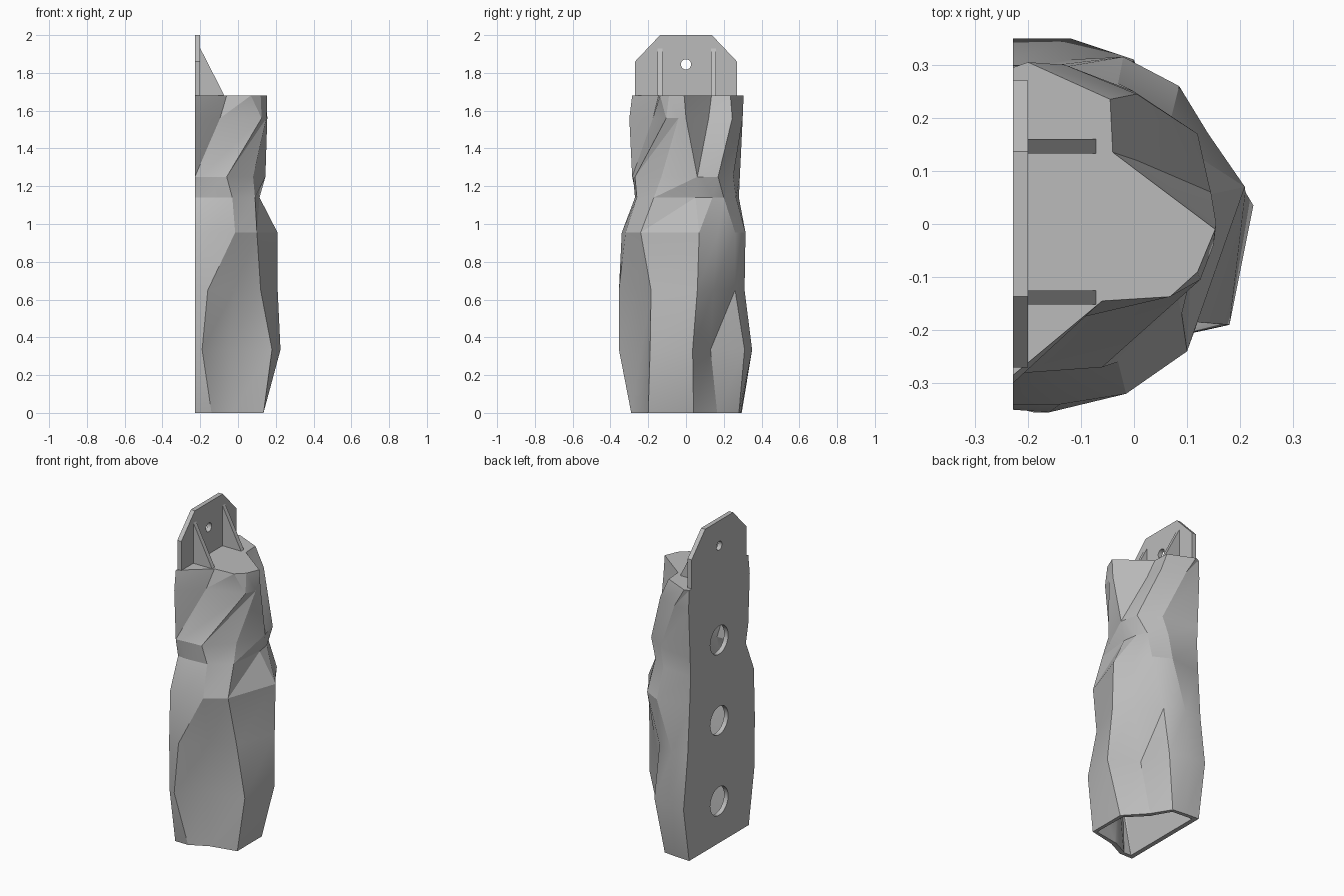
import bpy, bmesh
from math import radians, pi
from mathutils import Matrix, Vector

old = bpy.data.objects.get("Cube")
if old:
    bpy.data.objects.remove(old, do_unlink=True)

grey = bpy.data.materials.new("light_grey")
grey.use_nodes = True
colour = (0.5, 0.5, 0.5, 1)
grey.diffuse_color = colour
grey.node_tree.nodes["Principled BSDF"].inputs["Base Color"].default_value = colour

BACK, WALL, TOP = -0.228, 0.028, 1.68

# Half sections of the twisted column: height, y of the two back edges,
# then the ridge and valley corners in order around the front
SECTIONS = [
    (0, -.29, .295, [(-.14, -.29), (-.03, -.235), (.135, -.2), (.135, .04),
                     (.02, .165), (-.05, .28), (-.14, .29)]),
    (.335, -.345, .35, [(-.19, -.355), (-.05, -.235), (.18, -.19), (.225, .035),
                        (.06, .13), (0, .31), (-.12, .35)]),
    (.65, -.35, .31, [(-.16, -.355), (-.02, -.26), (.12, -.185), (.21, .06),
                      (.12, .145), (0, .26), (-.12, .31)]),
    (.955, -.34, .29, [(-.14, -.34), (-.015, -.32), (.1, -.24), (.209, .07),
                       (.14, .17), (.085, .26), (-.02, .315)]),
    (1.14, -.262, .28, [(-.17, -.27), (-.03, -.26), (.09, -.17), (.114, .05),
                        (.1, .14), (.07, .2), (-.03, .265)]),
    (1.25, -.285, .285, [(-.2, -.28), (-.06, -.27), (.08, -.13), (.145, .06),
                         (.14, .08), (.12, .17), (0, .25)]),
    (1.56, -.3, .3, [(-.095, -.175), (.125, -.105), (.15, -.04), (.155, 0),
                     (.005, .12), (.005, .245), (-.13, .3)]),
    (TOP, -.285, .295, [(-.06, -.145), (.068, -.137), (.12, -.09), (.153, -.01),
                        (-.04, .135), (-.045, .235), (-.2, .305)]),
]


def finish(name, bm):
    bmesh.ops.recalc_face_normals(bm, faces=bm.faces)
    mesh = bpy.data.meshes.new(name)
    bm.to_mesh(mesh)
    bm.free()
    mesh.materials.append(grey)
    obj = bpy.data.objects.new(name, mesh)
    bpy.context.scene.collection.objects.link(obj)
    return obj


def twisted_loft(name, inset, low, high):
    """Loft the sections, moved inward by inset, with a flat back."""
    bm = bmesh.new()
    rings = []
    for z, right, left, corners in SECTIONS:
        z = low if z == 0 else high if z == TOP else z
        ring = []
        for x, y in [(BACK, right), *corners, (BACK, left)]:
            p = Vector((x - BACK, y))
            p *= 1 - inset / p.length
            ring.append(bm.verts.new((max(p.x + BACK, BACK + inset), p.y, z)))
        rings.append(ring)
    n = len(rings[0])
    for lower, upper in zip(rings, rings[1:]):
        for i in range(n):
            j = (i + 1) % n
            bm.faces.new((lower[i], lower[j], upper[j]))
            bm.faces.new((lower[i], upper[j], upper[i]))
    caps = [bm.faces.new(rings[0]), bm.faces.new(rings[-1])]
    bmesh.ops.triangulate(bm, faces=caps)
    bmesh.ops.remove_doubles(bm, verts=bm.verts, dist=1e-5)
    return finish(name, bm)


def prism(name, outline, axis, start, depth):
    """Extrude an outline along x (points y, z) or along y (points x, z)."""
    bm = bmesh.new()
    place = (lambda u, v: (start, u, v)) if axis == 0 else (lambda u, v: (u, start, v))
    face = bm.faces.new([bm.verts.new(place(u, v)) for u, v in outline])
    out = bmesh.ops.extrude_face_region(bm, geom=[face])["geom"]
    shift = (depth, 0, 0) if axis == 0 else (0, depth, 0)
    bmesh.ops.translate(bm, vec=shift,
                        verts=[v for v in out if isinstance(v, bmesh.types.BMVert)])
    return finish(name, bm)


def carve(target, cutter):
    mod = target.modifiers.new("cut", "BOOLEAN")
    mod.operation, mod.solver, mod.object = "DIFFERENCE", "EXACT", cutter
    bpy.context.view_layer.objects.active = target
    bpy.ops.object.modifier_apply(modifier=mod.name)
    bpy.data.objects.remove(cutter, do_unlink=True)


def hole_cutter(z, radius):
    bm = bmesh.new()
    bmesh.ops.create_cone(bm, cap_ends=True, segments=32, radius1=radius,
                          radius2=radius, depth=0.1,
                          matrix=Matrix.Translation((BACK + 0.01, 0, z))
                          @ Matrix.Rotation(pi / 2, 4, "Y"))
    return finish("hole_cutter", bm)


# Hollow twisted body, open underneath
body = twisted_loft("twisted_body", 0, 0, TOP)
carve(body, twisted_loft("hollow_cutter", WALL, -0.02, TOP - WALL))
for height in (0.26, 0.76, 1.26):
    carve(body, hole_cutter(height, 0.088))

# Mounting plate with clipped corners and a screw hole
half = [(0.27, TOP), (0.27, 1.86), (0.137, 2.0)]
plate = prism("mounting_plate", half + [(-y, z) for y, z in reversed(half)],
              0, BACK, WALL)
carve(plate, hole_cutter(1.845, 0.027))

# Triangular ribs bracing the plate
front = BACK + WALL
for side, y in (("left", 0.133), ("right", -0.152)):
    prism(side + "_rib", [(front, TOP), (-0.072, TOP), (front, 1.93)], 1, y, 0.027)

# Soft shading within facets, sharp ridges
bpy.ops.object.select_all(action="DESELECT")
for obj in (body, plate):
    obj.select_set(True)
bpy.context.view_layer.objects.active = body
bpy.ops.object.shade_smooth_by_angle(angle=radians(20))
